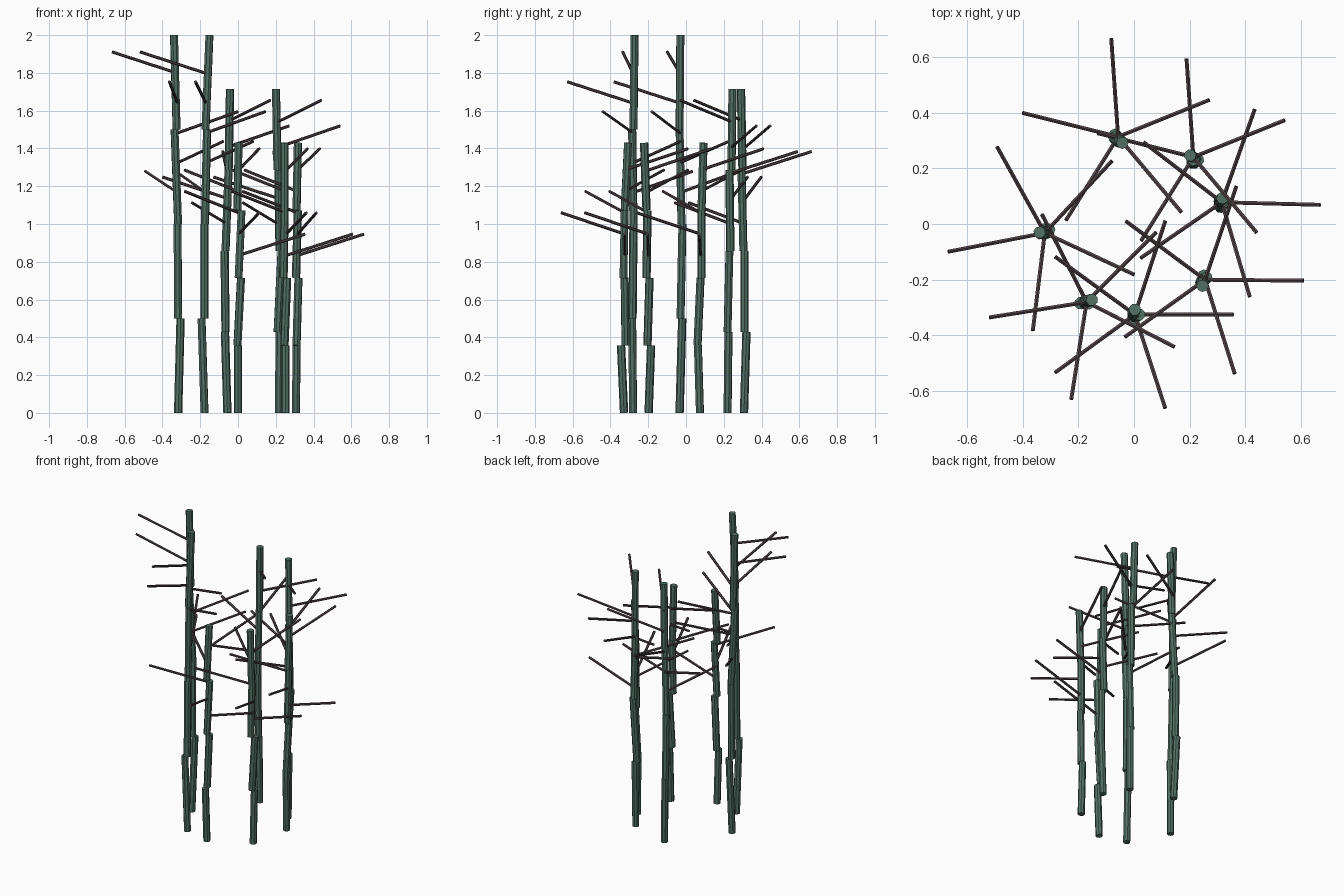
import bpy, bmesh, math
from mathutils import Vector


def material(name, rgb):
    m = bpy.data.materials.new(name)
    m.diffuse_color = (*rgb, 1)
    return m


GREEN = material("cane green", (0.085, 0.165, 0.13))
BROWN = material("twig brown", (0.085, 0.058, 0.062))


def rod(bm, a, b, r, sides):
    """Closed cylinder between two points."""
    a, b = Vector(a), Vector(b)
    rot = (b - a).to_track_quat('Z', 'Y').to_matrix().to_4x4()
    rot.translation = (a + b) / 2
    bmesh.ops.create_cone(bm, cap_ends=True, segments=sides, radius1=r,
                          radius2=r, depth=(b - a).length, matrix=rot)


def finish(bm, name, mat):
    me = bpy.data.meshes.new(name)
    bm.to_mesh(me)
    bm.free()
    me.materials.append(mat)
    bpy.context.collection.objects.link(bpy.data.objects.new(name, me))


def cane(n, cx, cy, height, angle, segs):
    # four slightly crooked segments: bottom x, y then top x, y
    bm = bmesh.new()
    h = height / 4
    for i, (x0, y0, x1, y1) in enumerate(segs):
        rod(bm, (x0, y0, i * h), (x1, y1, (i + 1) * h), 0.022, 8)
    finish(bm, f"cane_{n}", GREEN)
    # five rising twigs spiralling up the cane
    bm = bmesh.new()
    for i in range(5):
        t = math.radians(angle - 72 * i)
        z = height * (0.583 + 0.079 * i)
        rod(bm, (cx, cy, z), (cx + 0.353 * math.cos(t),
                              cy + 0.353 * math.sin(t), z + 0.113), 0.008, 6)
    finish(bm, f"twigs_{n}", BROWN)


# tall pair
cane(1, -0.32, -0.032, 2.0, 119,
     [(-.317, -.034, -.304, -.02), (-.317, -.029, -.32, -.019),
      (-.317, -.024, -.336, -.034), (-.325, -.034, -.339, -.03)])
cane(2, -0.17, -0.28, 2.0, 117,
     [(-.177, -.28, -.193, -.285), (-.177, -.283, -.177, -.278),
      (-.175, -.278, -.164, -.285), (-.172, -.278, -.151, -.272)])
# short three
cane(3, 0.003, -0.325, 1.43, 0,
     [(0, -.328, 0, -.344), (-.003, -.32, .016, -.325),
      (.003, -.331, .019, -.325), (-.003, -.325, .003, -.307)])
cane(4, 0.255, -0.2, 1.43, -0.5,
     [(.251, -.198, .251, -.185), (.246, -.204, .26, -.193),
      (.241, -.209, .246, -.204), (.246, -.209, .246, -.222)])
cane(5, 0.315, 0.078, 1.43, -1.5,
     [(.307, .074, .31, .063), (.31, .061, .32, .077),
      (.307, .082, .317, .082), (.31, .082, .317, .093)])
# middle pair
cane(6, 0.213, 0.24, 1.715, 238,
     [(.217, .22, .22, .225), (.209, .22, .23, .23),
      (.22, .235, .214, .23), (.209, .241, .201, .246)])
cane(7, -0.057, 0.313, 1.715, 238,
     [(-.056, .307, -.069, .32), (-.066, .31, -.071, .31),
      (-.066, .304, -.05, .294), (-.05, .299, -.042, .291)])
